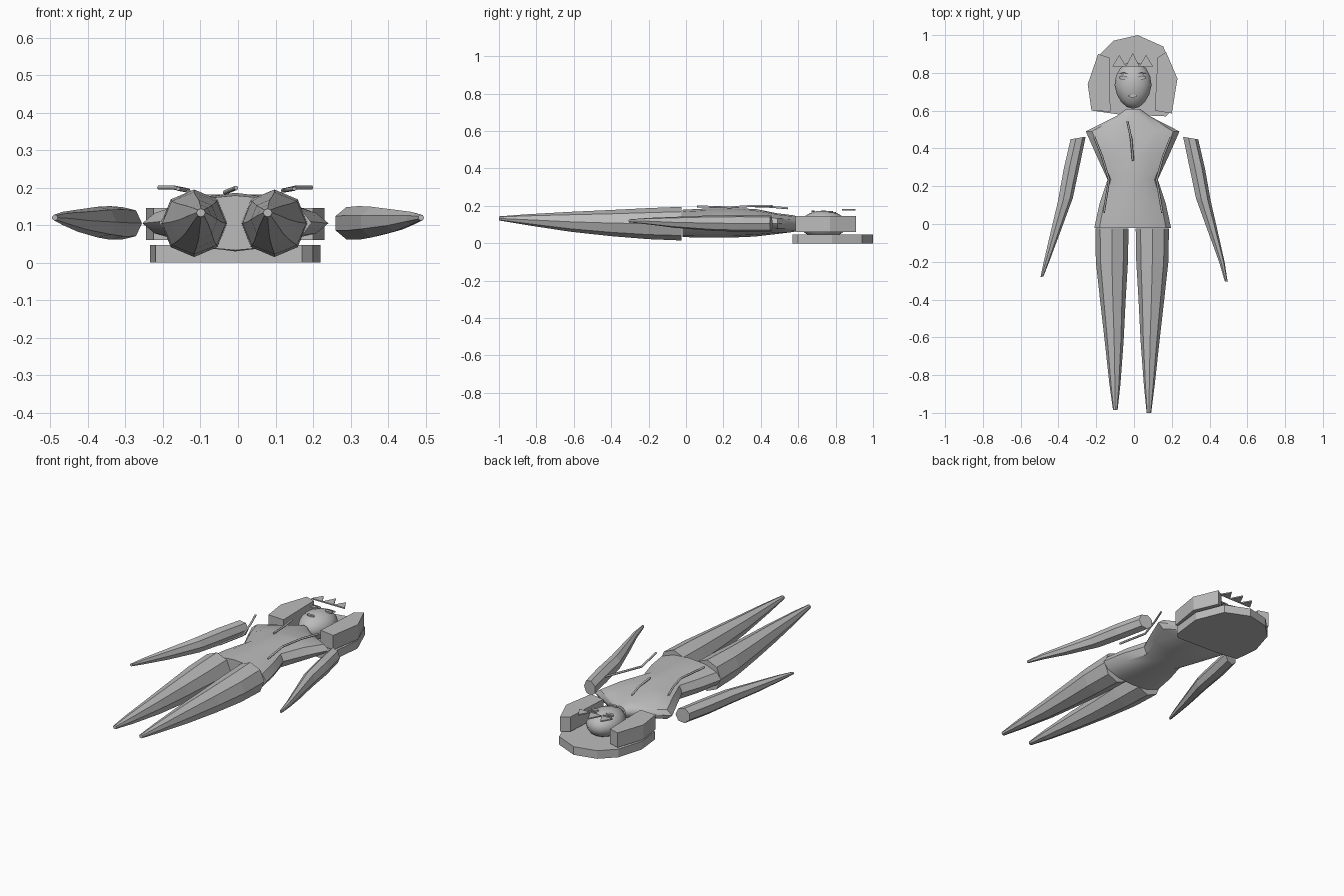
import bpy, bmesh, math

cube = bpy.data.objects.get("Cube")
if cube:
    bpy.data.objects.remove(cube, do_unlink=True)

mat = bpy.data.materials.new("plain_grey")
mat.use_nodes = True
GREY = (0.5, 0.5, 0.5, 1)
mat.diffuse_color = GREY
for node in mat.node_tree.nodes:
    if node.type == 'BSDF_PRINCIPLED':
        node.inputs["Base Color"].default_value = GREY


def finish(bm, name, smooth=None):
    bmesh.ops.recalc_face_normals(bm, faces=bm.faces)
    mesh = bpy.data.meshes.new(name)
    bm.to_mesh(mesh)
    bm.free()
    ob = bpy.data.objects.new(name, mesh)
    bpy.context.collection.objects.link(ob)
    mesh.materials.append(mat)
    if smooth:
        bpy.ops.object.select_all(action='DESELECT')
        bpy.context.view_layer.objects.active = ob
        ob.select_set(True)
        bpy.ops.object.shade_smooth_by_angle(angle=math.radians(smooth))
    return ob


def loft(name, stations, sides, smooth=None, slant=0):
    """Elliptical rings along y; station = (y, centre x, radius x, centre z, radius z)."""
    bm = bmesh.new()
    rings = []
    for y, cx, rx, cz, rz in stations:
        ring = []
        for i in range(sides):
            a = 2 * math.pi * i / sides
            ring.append(bm.verts.new((cx + rx * math.cos(a),
                                      y + slant * rx * math.cos(a),
                                      cz + rz * math.sin(a))))
        rings.append(ring)
    for a, b in zip(rings, rings[1:]):
        for i in range(sides):
            j = (i + 1) % sides
            bm.faces.new((a[i], a[j], b[j], b[i]))
    bm.faces.new(rings[0])
    bm.faces.new(rings[-1])
    return finish(bm, name, smooth)


def slab(name, outline, z0, z1):
    """Flat outline in plan, extruded upward."""
    bm = bmesh.new()
    face = bm.faces.new([bm.verts.new((x, y, z0)) for x, y in outline])
    top = bmesh.ops.extrude_face_region(bm, geom=[face])
    verts = [v for v in top["geom"] if isinstance(v, bmesh.types.BMVert)]
    bmesh.ops.translate(bm, verts=verts, vec=(0, 0, z1 - z0))
    return finish(bm, name)


def oval(cx, cy, rx, ry, n=12):
    return [(cx + rx * math.cos(2 * math.pi * i / n),
             cy + ry * math.sin(2 * math.pi * i / n)) for i in range(n)]


def strand(name, points, radius=0.006):
    """Thin raised line, converted to mesh."""
    curve = bpy.data.curves.new(name, 'CURVE')
    curve.dimensions = '3D'
    curve.bevel_depth = radius
    curve.bevel_resolution = 1
    curve.use_fill_caps = True
    spline = curve.splines.new('POLY')
    spline.points.add(len(points) - 1)
    for p, co in zip(spline.points, points):
        p.co = (*co, 1)
    curve.materials.append(mat)
    ob = bpy.data.objects.new(name, curve)
    bpy.context.collection.objects.link(ob)
    bpy.ops.object.select_all(action='DESELECT')
    bpy.context.view_layer.objects.active = ob
    ob.select_set(True)
    bpy.ops.object.convert(target='MESH')


# Torso with neck, shoulders, waist and flared hips
loft("torso", [
    (0.61, -0.005, 0.035, 0.105, 0.035),
    (0.57, -0.005, 0.09, 0.105, 0.045),
    (0.49, -0.007, 0.248, 0.105, 0.055),
    (0.37, -0.007, 0.195, 0.11, 0.074),
    (0.235, -0.007, 0.133, 0.108, 0.078),
    (0.11, -0.007, 0.175, 0.108, 0.078),
    (-0.02, -0.007, 0.203, 0.106, 0.073)], 12, smooth=35)

# Legs, eight sided and tapering to the toes
for name, shift, length in (("right_leg", -0.117, 0.985), ("left_leg", 0.097, 1.0)):
    lean = 1 if shift < 0 else -1
    loft(name, [
        (-0.025, shift, 0.088, 0.105, 0.09),
        (-0.2, shift, 0.085, 0.105, 0.083),
        (-0.4, shift + 0.005 * lean, 0.068, 0.108, 0.07),
        (-0.62, shift + 0.012 * lean, 0.05, 0.115, 0.053),
        (-0.85, shift + 0.016 * lean, 0.029, 0.126, 0.029),
        (-length, shift + 0.018 * lean, 0.012, 0.133, 0.011)], 8)

# Arms, spread away from the body
for name, s, tip in (("right_arm", -1, -0.28), ("left_arm", 1, -0.305)):
    loft(name, [
        (0.455, s * 0.298, 0.042, 0.105, 0.044),
        (0.3, s * 0.332, 0.044, 0.106, 0.046),
        (0.13, s * 0.365, 0.041, 0.108, 0.042),
        (-0.06, s * 0.422, 0.027, 0.112, 0.03),
        (-0.2, s * 0.464, 0.016, 0.118, 0.018),
        (tip, s * 0.488, 0.008, 0.12, 0.008)], 7, slant=-0.17 * s)

# Back of the hair and the two side locks
slab("hair_back", [
    (0.02, 1.0), (-0.11, 0.97), (-0.19, 0.89), (-0.235, 0.74), (-0.22, 0.6),
    (-0.08, 0.58), (0.17, 0.57), (0.2, 0.6), (0.22, 0.78), (0.155, 0.94)], 0, 0.047)
slab("right_hair_lock", [
    (-0.245, 0.74), (-0.19, 0.9), (-0.13, 0.88), (-0.125, 0.595), (-0.225, 0.6)], 0.06, 0.145)
slab("left_hair_lock", [
    (0.23, 0.77), (0.17, 0.91), (0.125, 0.88), (0.11, 0.6), (0.2, 0.585)], 0.06, 0.145)

# Head, an egg narrowing toward the chin
bm = bmesh.new()
bmesh.ops.create_uvsphere(bm, u_segments=16, v_segments=10, radius=1)
for v in bm.verts:
    x, y, z = v.co
    width = 0.098 * (1 + 0.12 * min(y, 0))
    v.co = (-0.005 + x * width, 0.735 + y * 0.125, 0.1 + z * 0.075)
finish(bm, "head", smooth=40)

# Eyes, brows and mouth as thin plates on the face
for name, s in (("right_eye", -1), ("left_eye", 1)):
    slab(name, oval(-0.008 + s * 0.047, 0.775, 0.024, 0.01), 0.164, 0.172)
    slab(name.replace("eye", "brow"),
         oval(-0.008 + s * 0.047, 0.798, 0.028, 0.003), 0.16, 0.168)
slab("mouth", oval(-0.008, 0.678, 0.024, 0.008), 0.166, 0.174)

# Crown of three points
for i, (name, peak) in enumerate((("right", 0.895), ("middle", 0.905), ("left", 0.895))):
    x = -0.078 + i * 0.071
    slab(name + "_crown_point",
         [(x - 0.036, 0.835), (x + 0.036, 0.835), (x, peak)], 0.175, 0.182)

# Raised lines over the front of the torso
strand("right_side_line", [(-0.21, 0.46, 0.2), (-0.17, 0.36, 0.2),
                           (-0.132, 0.235, 0.192), (-0.16, 0.06, 0.197)])
strand("left_side_line", [(0.195, 0.46, 0.2), (0.155, 0.36, 0.2),
                          (0.12, 0.235, 0.192), (0.15, 0.06, 0.197)])
strand("centre_line", [(-0.035, 0.545, 0.187), (-0.015, 0.45, 0.195), (-0.005, 0.335, 0.199)])
